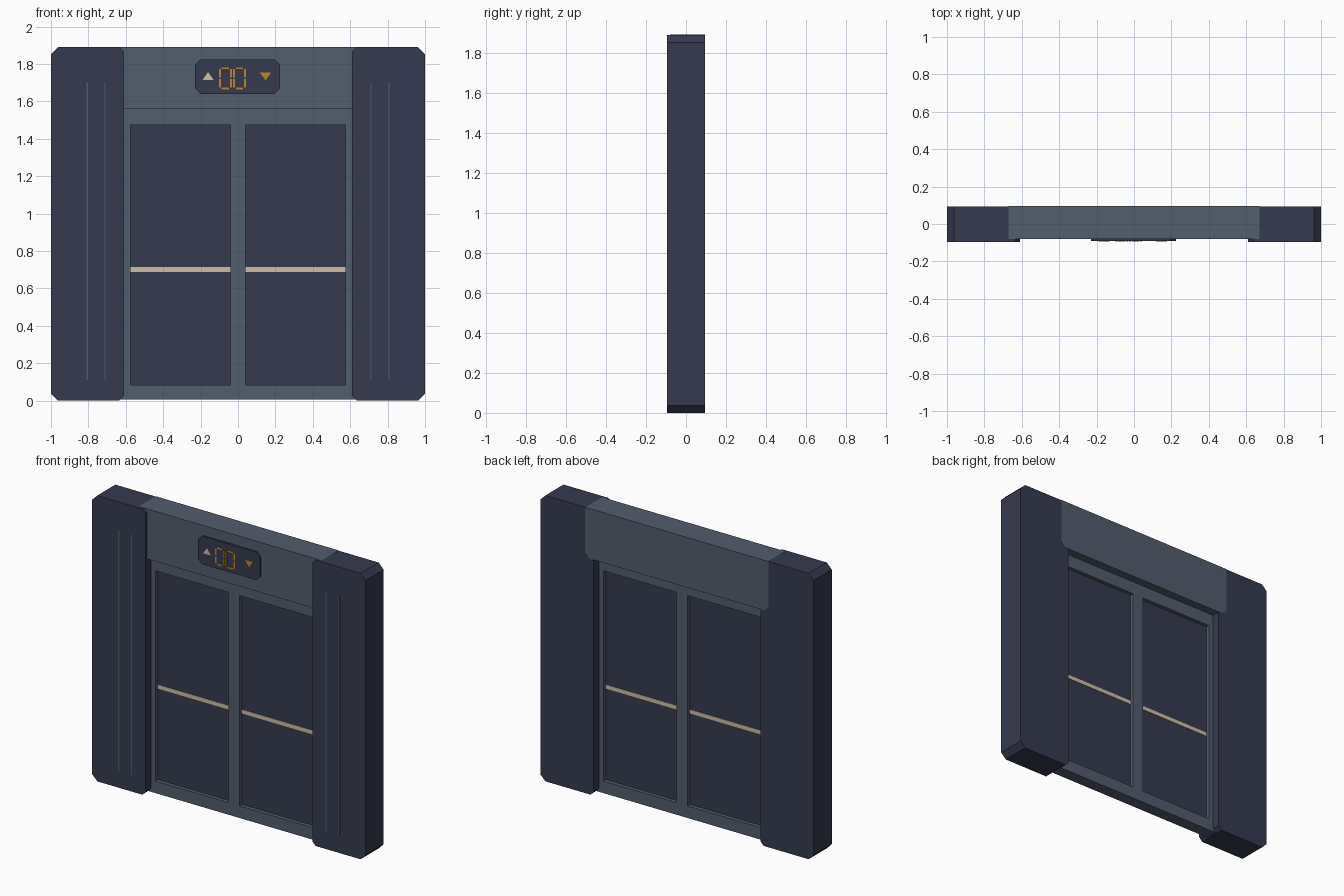
import bpy

cube = bpy.data.objects.get("Cube")
if cube:
    bpy.data.objects.remove(cube, do_unlink=True)


def material(name, rgb):
    m = bpy.data.materials.new(name)
    m.use_nodes = True
    m.diffuse_color = (*rgb, 1)
    m.node_tree.nodes["Principled BSDF"].inputs["Base Color"].default_value = (*rgb, 1)
    return m


navy = material("dark_navy", (0.036, 0.042, 0.077))
slate = material("slate_grey", (0.084, 0.109, 0.153))
cream = material("cream", (0.61, 0.51, 0.38))
amber = material("amber", (0.55, 0.23, 0.025))


def prism(name, outline, y0, y1, mat):
    """Extrude an outline in the x-z plane from y0 (front) to y1 (back)."""
    n = len(outline)
    verts = [(x, y, z) for y in (y0, y1) for x, z in outline]
    faces = [tuple(range(n)), tuple(reversed(range(n, 2 * n)))]
    faces += [(i, i + n, (i + 1) % n + n, (i + 1) % n) for i in range(n)]
    mesh = bpy.data.meshes.new(name)
    mesh.from_pydata(verts, [], faces)
    mesh.materials.append(mat)
    obj = bpy.data.objects.new(name, mesh)
    bpy.context.collection.objects.link(obj)
    return obj


def slab(name, x0, x1, z0, z1, y0, y1, mat, left=0, right=0):
    """Slab with optional chamfers on its -x (left) and +x (right) corners."""
    pts = [(x0 + left, z0), (x1 - right, z0), (x1, z0 + right), (x1, z1 - right),
           (x1 - right, z1), (x0 + left, z1), (x0, z1 - left), (x0, z0 + left)]
    pts = list(dict.fromkeys(pts))
    return prism(name, pts, y0, y1, mat)


TOP, DEPTH = 1.89, 0.095

# Side pillars, with two thin trim lines on each front face
for side, s in (("left", 1), ("right", -1)):
    x0, x1 = sorted((0.61 * s, s))
    cuts = (0.025, 0.037) if s > 0 else (0.037, 0.025)
    slab(side + "_pillar", x0, x1, 0, TOP, -DEPTH, DEPTH - 0.001, navy, *cuts)
    for x, w in ((0.806, 0.005), (0.711, 0.003)):
        slab(side + "_trim_line", x * s - w, x * s + w, 0.11, 1.7,
             -DEPTH - 0.001, -DEPTH + 0.001, slate)

# Lintel across the top, overlapping the pillars at the back
prism("lintel", [(-0.64, 1.56), (0.64, 1.56), (0.67, 1.59), (0.67, TOP + 0.001),
                 (-0.67, TOP + 0.001), (-0.67, 1.59)], -0.08, DEPTH + 0.001, slate)

# Door frame: stiles and rails
for name, x0, x1 in (("right_stile", -0.63, -0.575), ("middle_stile", -0.04, 0.04),
                     ("left_stile", 0.575, 0.63)):
    slab(name, x0, x1, 0.005, 1.57, -0.04, 0.04, slate)
for side, x0, x1 in (("right", -0.575, -0.04), ("left", 0.04, 0.575)):
    slab(side + "_bottom_rail", x0, x1, 0.005, 0.085, -0.04, 0.04, slate)
    slab(side + "_top_rail", x0, x1, 1.475, 1.57, -0.04, 0.04, slate)
    # Recessed door panel and its stripe on both faces
    slab(side + "_door_panel", x0, x1, 0.085, 1.475, -0.015, 0.015, navy)
    for y in (-0.016, 0.016):
        slab(side + "_door_stripe", x0, x1, 0.688, 0.714, y - 0.002, y + 0.002, cream)

# Indicator panel on the lintel
slab("indicator_panel", -0.23, 0.225, 1.64, 1.825, -0.092, -0.08, navy, 0.03, 0.03)
Y0, Y1 = -0.094, -0.091
prism("up_arrow", [(-0.19, 1.715), (-0.13, 1.715), (-0.16, 1.757)], Y0, Y1, cream)
prism("down_arrow", [(0.147, 1.712), (0.177, 1.755), (0.117, 1.755)], Y0, Y1, amber)

# Plain amber light bars in two cells
for x0 in (-0.097, -0.022):
    x1 = x0 + 0.06
    for z in (1.669, 1.777):
        slab("light_bar", x0 + 0.01, x1 - 0.01, z - 0.005, z + 0.005, Y0, Y1, amber)
    for x in (x0, x1):
        for z0, z1 in ((1.674, 1.719), (1.727, 1.772)):
            slab("light_bar", x - 0.005, x + 0.005, z0, z1, Y0, Y1, amber)
